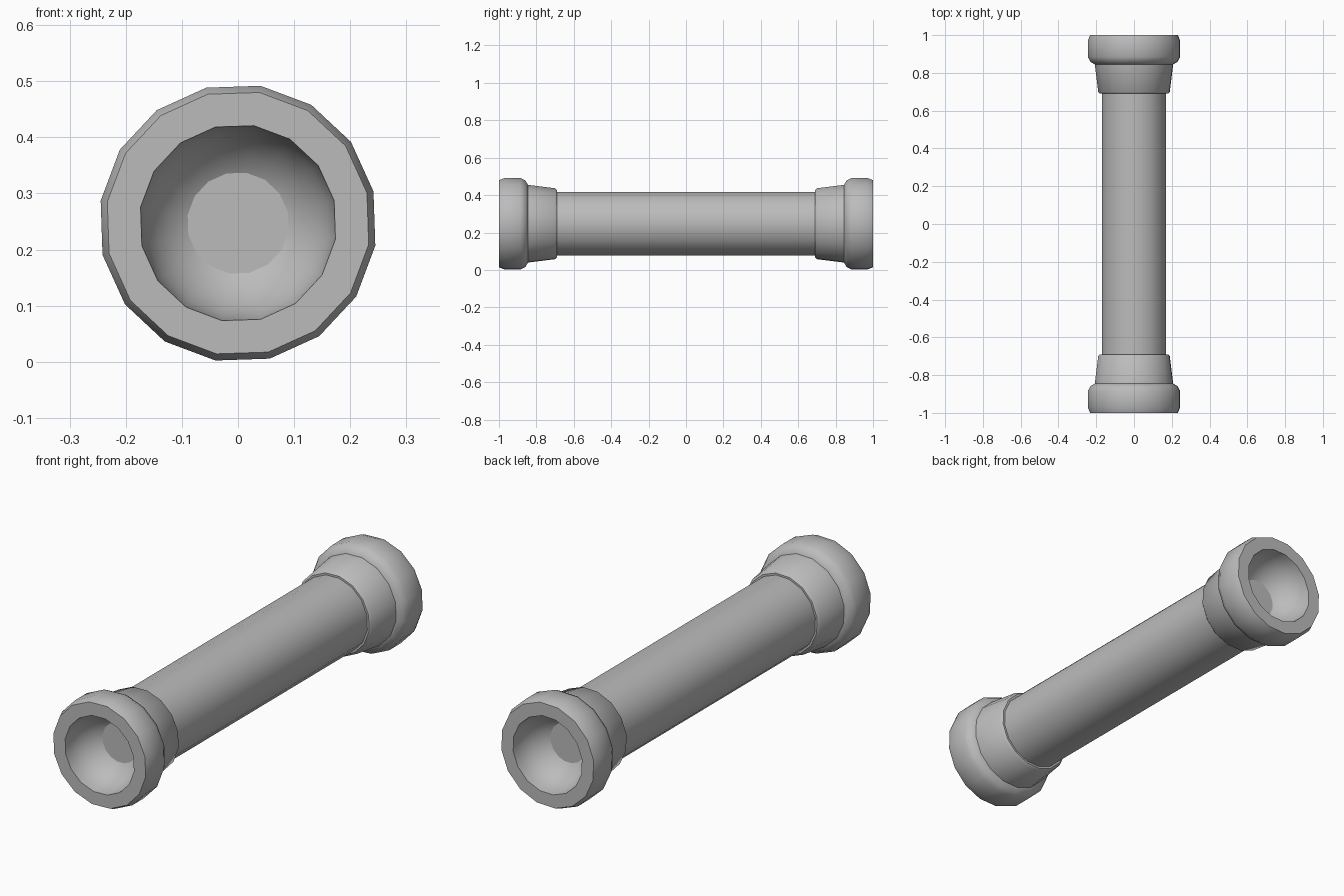
import bpy, bmesh, math

SIDES = 16
TURN = math.radians(13.2)
AXIS_Z = 0.247

cube = bpy.data.objects.get("Cube")
if cube:
    bpy.data.objects.remove(cube, do_unlink=True)

grey = bpy.data.materials.new("plain_grey")
grey.use_nodes = True
colour = (0.5, 0.5, 0.5, 1)
grey.diffuse_color = colour
grey.node_tree.nodes["Principled BSDF"].inputs["Base Color"].default_value = colour


def lathe(name, profile, flip=1):
    """Spin (y, radius) points about the long axis; radius 0 makes a pole."""
    bm = bmesh.new()
    rings = []
    for y, r in profile:
        count = SIDES if r > 0 else 1
        rings.append([bm.verts.new((r * math.cos(TURN + math.tau * i / SIDES), y * flip,
                                    AXIS_Z + r * math.sin(TURN + math.tau * i / SIDES)))
                      for i in range(count)])
    for a, b in zip(rings, rings[1:]):
        for i in range(SIDES):
            j = (i + 1) % SIDES
            quad = [a[i % len(a)], a[j % len(a)], b[j % len(b)], b[i % len(b)]]
            bm.faces.new(list(dict.fromkeys(quad)))
    bmesh.ops.recalc_face_normals(bm, faces=bm.faces)
    mesh = bpy.data.meshes.new(name)
    bm.to_mesh(mesh)
    bm.free()
    mesh.materials.append(grey)
    obj = bpy.data.objects.new(name, mesh)
    bpy.context.collection.objects.link(obj)
    bpy.ops.object.select_all(action="DESELECT")
    obj.select_set(True)
    bpy.context.view_layer.objects.active = obj
    bpy.ops.object.shade_smooth_by_angle(angle=math.radians(40))
    return obj


# Long shaft
lathe("shaft", [(-0.72, 0.173), (0.72, 0.173)])

# Round hollow in each end, from its deepest point out to the rim
BOWL = 0.176
STEPS = 8
bowl = [(-1 + BOWL * math.cos(math.pi / 2 * k / STEPS),
         BOWL * math.sin(math.pi / 2 * k / STEPS) if k else 0)
        for k in range(STEPS + 1)]

for end, flip in (("front", 1), ("back", -1)):
    # Tapered collar, closed onto the shaft
    lathe(end + "_collar", [(-0.85, 0), (-0.85, 0.211), (-0.7, 0.192),
                            (-0.69, 0.182), (-0.69, 0)], flip)
    # Thick rounded end ring with the hollow
    lathe(end + "_ring", bowl + [(-1, 0.236), (-0.97, 0.248), (-0.885, 0.248),
                                 (-0.858, 0.234), (-0.845, 0.21), (-0.8, 0)], flip)
